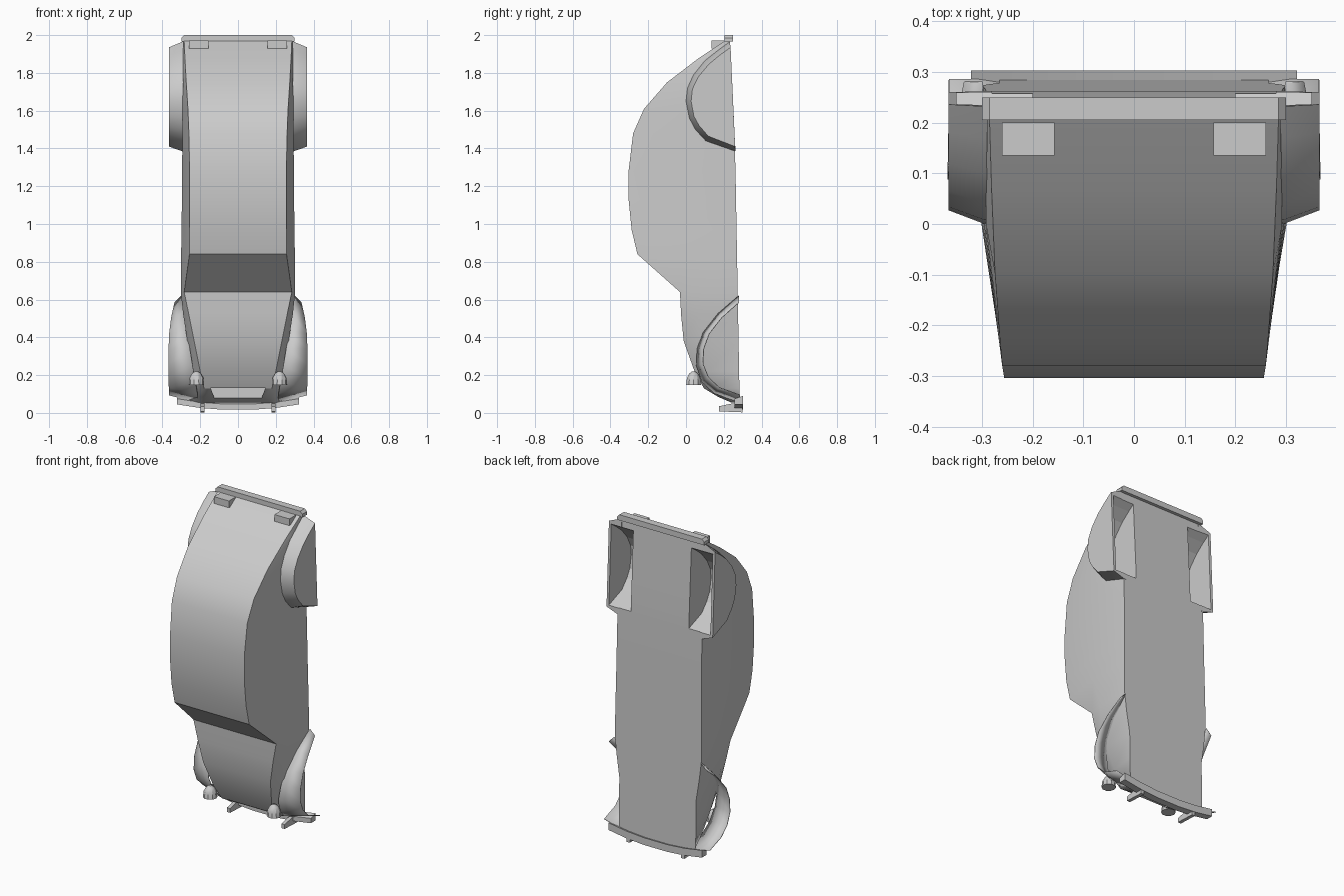
import bpy, bmesh, math

if "Cube" in bpy.data.objects:
    bpy.data.objects.remove(bpy.data.objects["Cube"])

grey = bpy.data.materials.new("body_grey")
grey.diffuse_color = (0.6, 0.6, 0.6, 1)
grey.use_nodes = True
grey.node_tree.nodes["Principled BSDF"].inputs["Base Color"].default_value = grey.diffuse_color


def make(name, verts, faces, smooth=True):
    me = bpy.data.meshes.new(name)
    me.from_pydata(verts, [], faces)
    bm = bmesh.new()
    bm.from_mesh(me)
    bmesh.ops.recalc_face_normals(bm, faces=bm.faces)
    bm.to_mesh(me)
    bm.free()
    me.materials.append(grey)
    ob = bpy.data.objects.new(name, me)
    bpy.context.collection.objects.link(ob)
    if smooth:
        finish(ob)
    return ob


def finish(ob):
    bpy.ops.object.select_all(action='DESELECT')
    ob.select_set(True)
    bpy.context.view_layer.objects.active = ob
    bpy.ops.object.shade_smooth_by_angle(angle=math.radians(28))


def loft(name, rings, smooth=True, close=True):
    """Skin equal-length closed rings and cap both ends."""
    n = len(rings[0])
    verts = [p for r in rings for p in r]
    faces = [(i * n + j, i * n + (j + 1) % n, (i + 1) * n + (j + 1) % n, (i + 1) * n + j)
             for i in range(len(rings) - 1) for j in range(n)]
    if close:
        faces += [tuple(range(n)), tuple(range((len(rings) - 1) * n, len(rings) * n))]
    return make(name, verts, faces, smooth)


def box(name, x0, x1, y0, y1, z0, z1):
    return loft(name, [[(x0, y0, z), (x1, y0, z), (x1, y1, z), (x0, y1, z)] for z in (z0, z1)])


def cut(target, cutter):
    cutter.hide_render = True
    cutter.hide_viewport = True
    m = target.modifiers.new("cut", 'BOOLEAN')
    m.operation = 'DIFFERENCE'
    m.solver = 'EXACT'
    m.object = cutter


def floor_y(z):
    return 0.285 - 0.025 * z / 1.4 if z < 1.4 else 0.26 - 0.03 * (z - 1.4) / 0.57


# Body shell: height, roof line, roof half width, waist half width
stations = [(0.055, 0.24, 0.165, 0.20), (0.085, 0.17, 0.17, 0.215), (0.13, 0.095, 0.18, 0.225),
            (0.22, 0.045, 0.20, 0.24), (0.38, -0.012, 0.232, 0.268), (0.52, -0.026, 0.26, 0.29),
            (0.64, -0.032, 0.285, 0.303), (0.84, -0.257, 0.257, 0.301), (0.97, -0.288, 0.257, 0.299),
            (1.13, -0.304, 0.256, 0.297), (1.28, -0.304, 0.256, 0.296), (1.48, -0.28, 0.26, 0.294),
            (1.61, -0.222, 0.265, 0.293), (1.75, -0.10, 0.274, 0.292), (1.88, 0.07, 0.281, 0.291),
            (1.97, 0.205, 0.285, 0.289)]
rings = []
for z, y, wt, wb in stations:
    fy = floor_y(z)
    by = max(0.0, y + 0.3 * (fy - y) if y > -0.1 else 0.0)
    wf = max(wb - 0.004, 0.265)
    half = [(wt, y), (wb, by), (wf, fy)]
    rings.append([(x, q, z) for x, q in half] + [(-x, q, z) for x, q in reversed(half)])
body = loft("body", rings, smooth=False)

# Grille recess in the nose
g = [(-0.145, 0.132), (0.145, 0.132), (0.125, 0.078), (-0.125, 0.078)]
cut(body, loft("grille_cutter", [[(x, y, z) for x, z in g] for y in (-0.05, 0.185)], False))

# Rear fender outline and its smaller outer outline
rear_in = [(0.232, 1.965), (0.17, 1.92), (0.10, 1.865), (0.04, 1.79), (0.008, 1.72), (0.0, 1.65),
           (0.018, 1.56), (0.05, 1.50), (0.105, 1.44), (0.262, 1.385)]
rear_out = [(0.236, 1.935), (0.18, 1.895), (0.12, 1.845), (0.066, 1.78), (0.034, 1.715), (0.027, 1.65),
            (0.042, 1.57), (0.07, 1.52), (0.118, 1.465), (0.26, 1.41)]
# Front fender: (y, z, x) where it meets the body, then the open outer lip
front_in = [(0.28, 0.62, 0.30), (0.17, 0.525, 0.288), (0.09, 0.425, 0.27), (0.06, 0.34, 0.255),
            (0.056, 0.25, 0.24), (0.085, 0.165, 0.225), (0.15, 0.105, 0.215), (0.285, 0.055, 0.21)]
front_out = [(0.28, 0.585, 0.335), (0.19, 0.505, 0.353), (0.123, 0.42, 0.364), (0.094, 0.34, 0.367),
             (0.09, 0.26, 0.367), (0.118, 0.19, 0.367), (0.175, 0.135, 0.366), (0.285, 0.095, 0.365)]

for s, side in ((-1, "left"), (1, "right")):
    # Closed rear fender, hollow from below, with the well running into the floor
    fender = loft("rear_fender_" + side,
                  [[(s * 0.28, y, z) for y, z in rear_in], [(s * 0.295, y, z) for y, z in rear_in],
                   [(s * 0.366, y, z) for y, z in rear_out]], smooth=False)
    well = [(0.32, 1.935)] + [(y + 0.012, 1.66 + (z - 1.66) * 0.97) for y, z in rear_out] + [(0.32, 1.41)]
    cutter = loft("rear_well_cutter_" + side,
                  [[(s * x, y, z) for y, z in well] for x in (0.20, 0.35)], False)
    cut(fender, cutter)
    cut(body, cutter)
    finish(fender)

    # Open front fender shell
    n = len(front_in)
    verts = [(s * x, y, z) for y, z, x in front_in + front_out]
    shell = make("front_fender_" + side, verts, [(i, i + 1, n + i + 1, n + i) for i in range(n - 1)])
    m = shell.modifiers.new("thickness", 'SOLIDIFY')
    m.thickness = 0.004
    m.offset = 0

    # Headlight dome, flat lens at the bottom
    dome = [(0.148, 0.041), (0.185, 0.037), (0.207, 0.025), (0.22, 0.008)]
    loft("headlight_" + side, [[(s * 0.22 + r * math.cos(k * math.pi / 5),
                                 0.04 + r * math.sin(k * math.pi / 5), z) for k in range(10)]
                               for z, r in dome])

    # Tail light and bumper guard
    box("tail_light_" + side, *sorted((s * 0.157, s * 0.26)), 0.135, 0.20, 1.93, 1.972)
    gx = s * 0.188
    loft("bumper_guard_" + side, [[(x, 0.175, 0.008), (x, 0.30, 0.003), (x, 0.30, 0.05),
                                   (x, 0.245, 0.05), (x, 0.175, 0.035)] for x in (gx - 0.011, gx + 0.011)])
finish(body)

# Curved front bumper
bow = [(-0.322, 0.045), (-0.20, 0.026), (-0.08, 0.017), (0.08, 0.017), (0.20, 0.026), (0.322, 0.045)]
loft("front_bumper", [[(x, 0.258, z), (x, 0.303, z), (x, 0.303, z + 0.045), (x, 0.258, z + 0.03)]
                      for x, z in bow])

# Rear bumper with chamfered ends
prof = [(-0.30, 1.965), (0.30, 1.965), (0.30, 1.985), (0.285, 2.0), (-0.285, 2.0), (-0.30, 1.985)]
loft("rear_bumper", [[(x, y, z) for x, z in prof] for y in (0.205, 0.25)])
